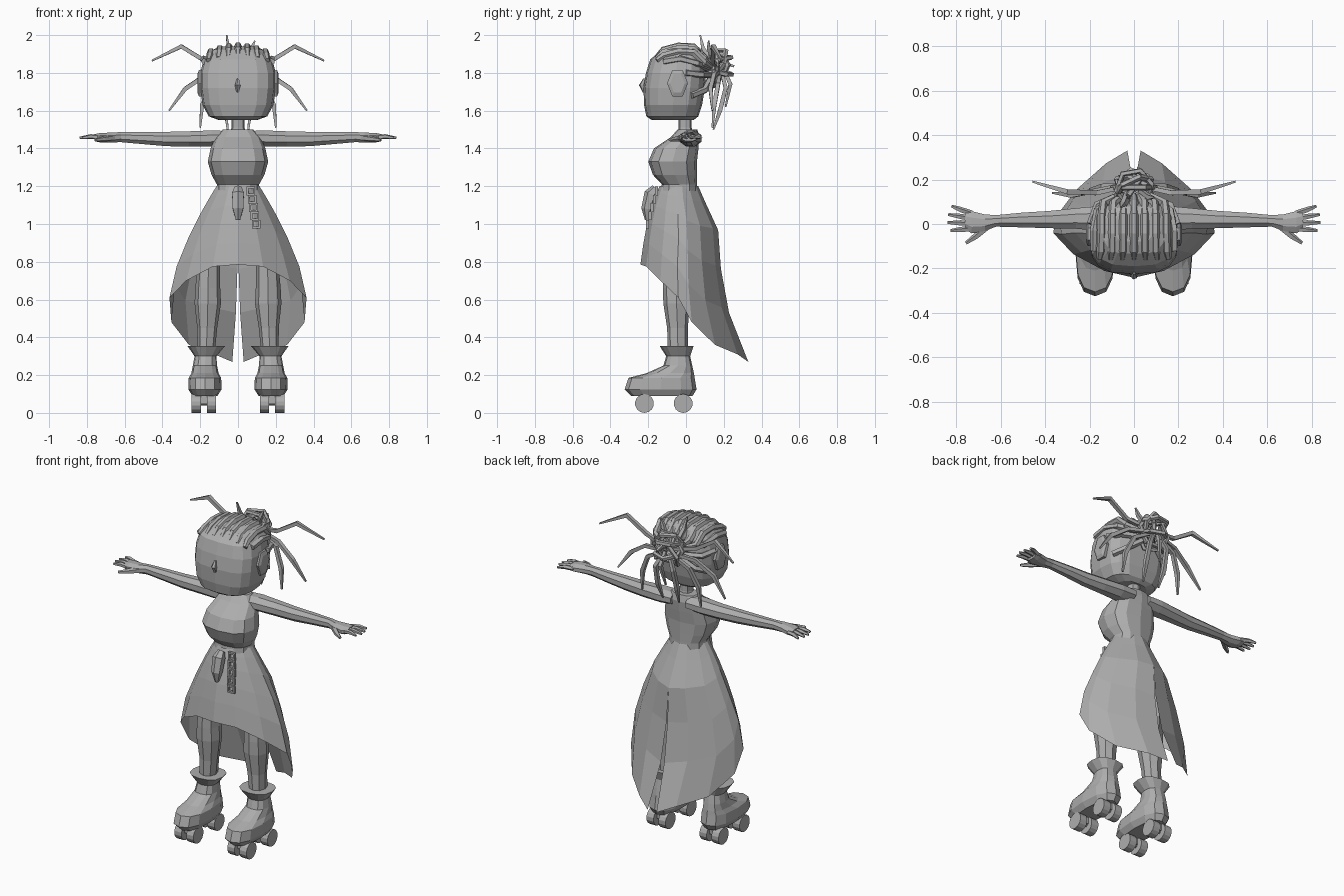
import bpy, bmesh, math
from mathutils import Vector, Euler

grey = bpy.data.materials.new("plain grey")
grey.diffuse_color = (0.42, 0.42, 0.42, 1)


def finish(name, bm, mirror=False, recalc=True):
    if recalc:
        bmesh.ops.recalc_face_normals(bm, faces=bm.faces)
    me = bpy.data.meshes.new(name)
    bm.to_mesh(me)
    bm.free()
    me.materials.append(grey)
    ob = bpy.data.objects.new(name, me)
    bpy.context.collection.objects.link(ob)
    if mirror:
        ob.modifiers.new("mirror", 'MIRROR').use_clip = False
    return ob


def skin(bm, rings):
    """Join rings of points with quads and cap both ends."""
    vs = [[bm.verts.new(p) for p in r] for r in rings]
    n = len(vs[0])
    for a, b in zip(vs, vs[1:]):
        for i in range(n):
            bm.faces.new((a[i], a[(i + 1) % n], b[(i + 1) % n], b[i]))
    bm.faces.new(vs[0])
    bm.faces.new(vs[-1])


def oval(z, cx, w, yf, yb, n, p):
    """Horizontal superellipse ring between front yf and back yb."""
    f = lambda v: math.copysign(abs(v) ** p, v)
    return [Vector((cx + w * f(math.sin(a)), (yf + yb) / 2 - (yb - yf) / 2 * f(math.cos(a)), z))
            for a in (2 * math.pi * i / n for i in range(n))]


def stack(name, rows, n=12, p=0.75, mirror=False):
    bm = bmesh.new()
    skin(bm, [oval(*r, n, p) for r in rows])
    return finish(name, bm, mirror)


def tube(bm, pts, radii, sides=5, up=None, flat=1.0):
    pts = [Vector(p) for p in pts]
    if up is None:
        d = (pts[-1] - pts[0]).normalized()
        up = (0, 1, 0) if abs(d.z) > 0.6 else (0, 0, 1)
    up = Vector(up)
    rings = []
    for i, p in enumerate(pts):
        d = (pts[min(i + 1, len(pts) - 1)] - pts[max(i - 1, 0)]).normalized()
        s = d.cross(up).normalized()
        u = s.cross(d)
        r = radii[i] if isinstance(radii, (list, tuple)) else radii
        rings.append([p + s * r * math.cos(a) + u * r * flat * math.sin(a)
                      for a in (2 * math.pi * (k + 0.5) / sides for k in range(sides))])
    skin(bm, rings)


def box(bm, c, size):
    x, y, z = (s / 2 for s in size)
    skin(bm, [[Vector(c) + Vector((sx * x, sy * y, k * z))
               for sx, sy in ((-1, -1), (1, -1), (1, 1), (-1, 1))] for k in (-1, 1)])


# Head, neck and torso
stack("head", [(1.55, 0, .10, -.18, .04), (1.57, 0, .155, -.21, .065), (1.63, 0, .188, -.222, .085),
               (1.72, 0, .20, -.225, .10), (1.80, 0, .20, -.212, .105), (1.87, 0, .182, -.19, .10),
               (1.92, 0, .14, -.135, .08), (1.94, 0, .09, -.08, .05)], n=16, p=0.68)
stack("neck", [(1.46, 0, .045, -.045, .04), (1.51, 0, .035, -.04, .03), (1.58, 0, .035, -.04, .03)], n=8)
stack("torso", [(1.16, 0, .115, -.135, .06), (1.21, 0, .112, -.128, .058), (1.26, 0, .14, -.175, .058),
                (1.33, 0, .16, -.20, .058), (1.40, 0, .145, -.17, .066), (1.46, 0, .12, -.08, .07),
                (1.50, 0, .08, -.045, .06)], p=0.8)

# Nose
bm = bmesh.new()
tube(bm, [(0, -.22, 1.77), (0, -.234, 1.735), (0, -.22, 1.70)], [.006, .016, .01], 5)
finish("nose", bm)

# Ears: bevelled hexagons on the head sides
bm = bmesh.new()
skin(bm, [[(x, -.045 + .055 * s * math.sin(a), 1.745 + .08 * s * math.cos(a))
           for a in (math.pi / 6 + math.pi * k / 3 for k in range(6))]
          for x, s in ((.18, 1), (.207, 1), (.215, .7))])
finish("ear", bm, True)

# Arms: oval sections along x
bm = bmesh.new()
arm = [(.05, .02, 1.455, .065, .04), (.14, .025, 1.453, .062, .046), (.26, .025, 1.45, .05, .044),
       (.38, .02, 1.45, .042, .041), (.50, .018, 1.455, .036, .035), (.62, .014, 1.46, .028, .029),
       (.67, .006, 1.458, .04, .028), (.73, .008, 1.457, .054, .027), (.76, .018, 1.457, .045, .02)]
skin(bm, [[(x, cy + ry * math.cos(a), cz + rz * math.sin(a))
           for a in (math.pi / 4 * (k + .5) for k in range(8))] for x, cy, cz, ry, rz in arm])
finish("arm", bm, True)

# Fingers and thumb
bm = bmesh.new()
for y0, tx, ty in ((.048, .82, .08), (.024, .835, .042), (.002, .838, .006), (-.022, .825, -.03)):
    tube(bm, [(.73, y0, 1.458), (.78, (y0 + ty) / 2, 1.463), (tx, ty, 1.456)], [.013, .013, .007])
tube(bm, [(.66, -.012, 1.456), (.71, -.055, 1.45), (.755, -.086, 1.445)], [.018, .015, .008])
finish("fingers", bm, True)

# Skirt: half surface, long at the back, split along the back seam
levels = [(1.20, .115, -.14, .065), (1.12, .165, -.175, .10), (.97, .248, -.215, .17),
          (.76, .335, -.245, .185), (.55, .38, -.26, .22), (.27, .33, -.33, .33)]


def section(z):
    for a, b in zip(levels, levels[1:]):
        if z >= b[0] - 1e-6:
            t = (a[0] - z) / (a[0] - b[0])
            return [u + (v - u) * t for u, v in zip(a, b)]


bm = bmesh.new()
cols = []
for deg, hem in ((0, .785), (28, .775), (55, .70), (82, .61), (105, .48), (128, .36), (154, .31), (180, .27)):
    a, col = math.radians(deg), []
    for t in (0, .09, .25, .47, .72, 1):
        z, w, yf, yb = section(1.2 + (hem - 1.2) * t)
        c = math.cos(a)
        x = w * abs(math.sin(a)) ** 1.2 if deg < 180 else .03 * t ** 3
        y = (yf + yb) / 2 - (yb - yf) / 2 * math.copysign(abs(c) ** 1.3, c)
        col.append(bm.verts.new((x, y, z)))
    cols.append(col)
for a, b in zip(cols, cols[1:]):
    for i in range(5):
        bm.faces.new((a[i], a[i + 1], b[i + 1], b[i]))
finish("skirt", bm, True, False)

# Waist pouch and hanging chain of square links
bm = bmesh.new()
tube(bm, [(0, -.16, 1.19), (0, -.185, 1.16), (0, -.205, 1.08), (0, -.205, 1.02)], [.022, .036, .032, .012], 6)
finish("waist_pouch", bm)
bm = bmesh.new()
for i in range(5):
    cx, cz = .068 + .007 * i, 1.175 - .044 * i
    cy = -.155 - .012 * i
    for s in (-1, 1):
        box(bm, (cx + s * .018, cy, cz), (.010, .016, .046))
        box(bm, (cx, cy, cz + s * .018), (.036, .016, .010))
finish("waist_chain", bm)

# Legs and boots
stack("leg", [(1.0, .13, .075, -.11, .06), (.78, .155, .06, -.12, .035), (.66, .16, .066, -.122, .022),
              (.58, .16, .07, -.12, .02), (.45, .163, .053, -.10, .01), (.30, .17, .045, -.095, .01)],
      n=8, p=0.9, mirror=True)
stack("boot", [(.355, .168, .10, -.14, .04), (.30, .172, .058, -.105, .022), (.25, .175, .064, -.12, .033),
               (.21, .175, .072, -.21, .042), (.185, .175, .086, -.305, .046), (.125, .175, .088, -.325, .056),
               (.09, .175, .066, -.29, .035)], n=12, p=0.8, mirror=True)

# Skate wheels, axles and trucks
bm = bmesh.new()
for y in (-.22, -.015):
    for x in (.14, .221):
        tube(bm, [(x - .024, y, .05), (x + .024, y, .05)], .05, 14)
    tube(bm, [(.13, y, .05), (.23, y, .05)], .012, 6)
    box(bm, (.18, y, .08), (.03, .04, .06))
finish("skate_wheels", bm, True)

# Rows of tight braids over the scalp
bm = bmesh.new()
for k in range(-3, 4):
    x, drop = k * .048, k * k * .0035
    tube(bm, [(x * 1.08, -.155, 1.885 - drop * .6), (x * 1.03, -.12, 1.922 - drop), (x, -.04, 1.943 - drop),
              (x, .04, 1.94 - drop), (x * .95, .095, 1.885 - drop), (x * .5, .13, 1.83)],
         [.014, .02, .02, .02, .02, .014], 6, (1, 0, 0))
for s in (-1, 1):
    tube(bm, [(s * .178, -.12, 1.86), (s * .18, -.03, 1.875), (s * .165, .06, 1.85), (s * .06, .13, 1.82)], .018)
    tube(bm, [(s * .195, .0, 1.80), (s * .165, .085, 1.79), (s * .06, .13, 1.79)], .018)
    tube(bm, [(s * .18, .03, 1.68), (s * .13, .10, 1.71), (s * .05, .13, 1.77)], .018)
finish("scalp_braids", bm)

# Bun: tangled hexagonal loops behind the head
bm = bmesh.new()
for rx, rz, r, cz in ((90, 0, .095, 1.83), (65, 25, .085, 1.85), (65, -25, .085, 1.80),
                      (10, 10, .08, 1.87), (-15, -20, .08, 1.81), (90, 55, .07, 1.84)):
    e = Euler((math.radians(rx), 0, math.radians(rz)))
    pts = []
    for k in range(8):
        p = Vector((r * math.cos(k * math.pi / 3), r * math.sin(k * math.pi / 3), 0))
        p.rotate(e)
        pts.append(p + Vector((0, .165, cz)))
    up = Vector((0, 0, 1))
    up.rotate(e)
    tube(bm, pts, .014, 5, up)
finish("hair_bun", bm)

# Loose braids fanning out from the bun
bm = bmesh.new()
for pts in ([(.03, .17, 1.83), (.17, .14, 1.86), (.30, .145, 1.94), (.455, .19, 1.865)],
            [(.03, .18, 1.81), (.17, .15, 1.79), (.28, .13, 1.715), (.365, .14, 1.60)],
            [(.03, .18, 1.80), (.14, .17, 1.74), (.19, .15, 1.63), (.20, .14, 1.51)],
            [(.02, .19, 1.80), (.06, .21, 1.72), (.065, .18, 1.60), (.055, .145, 1.50)]):
    tube(bm, pts, [.012, .015, .016, .006], 4)
finish("loose_braids", bm, True)
bm = bmesh.new()
tube(bm, [(0, .2, 1.82), (.01, .235, 1.74), (-.01, .21, 1.62)], [.013, .015, .006], 4)
tube(bm, [(-.03, .14, 1.85), (-.05, .09, 1.93), (-.06, .075, 2.0)], [.014, .014, .005], 4)
tube(bm, [(.03, .15, 1.85), (.07, .12, 1.93), (.09, .12, 1.97)], [.014, .014, .005], 4)
tube(bm, [(.0, .15, 1.84), (.02, .2, 1.85), (.02, .255, 1.835)], [.014, .014, .008], 4)
finish("short_braids", bm)
